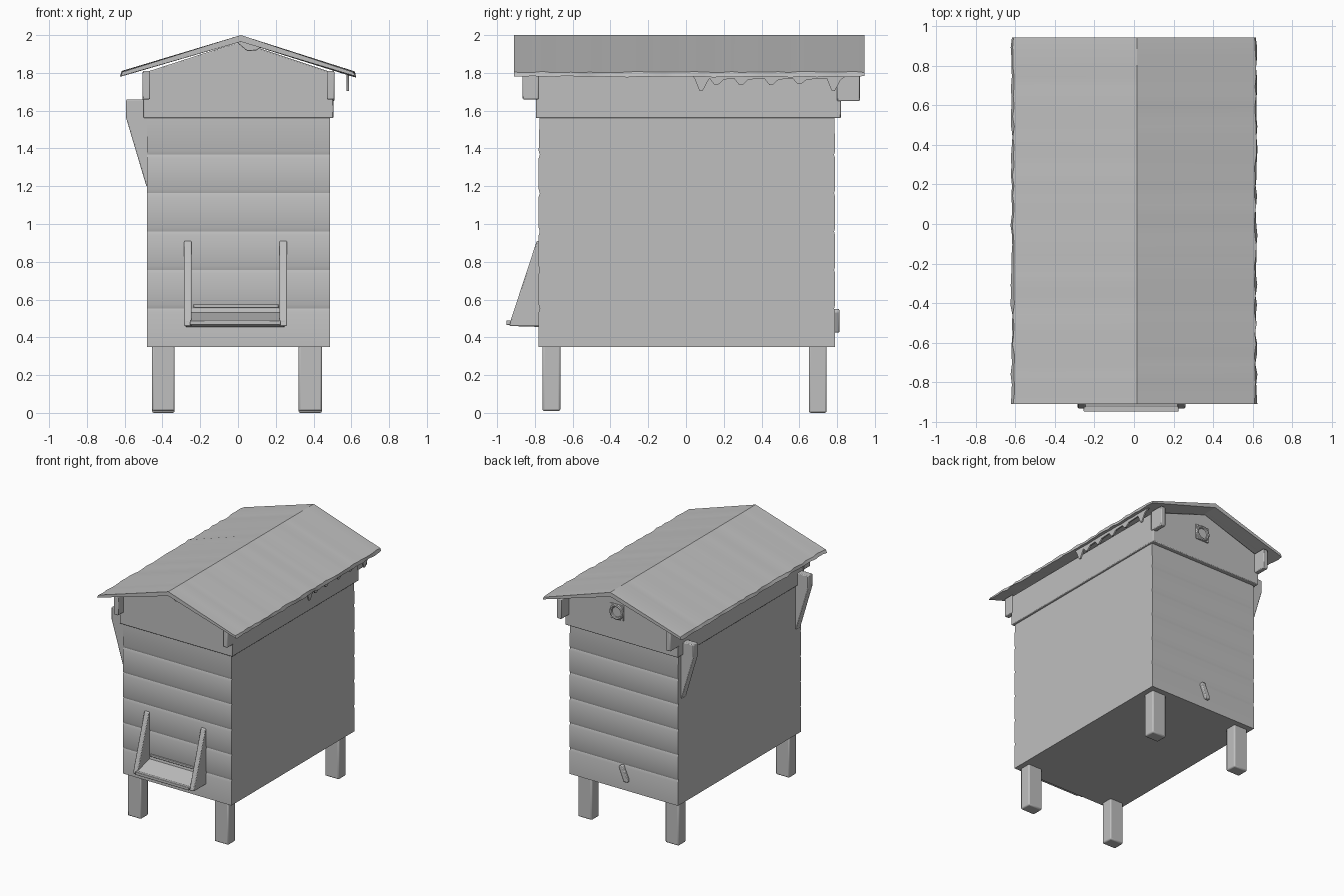
import bpy, bmesh, random
from mathutils import Vector

random.seed(4)
cube = bpy.data.objects.get("Cube")
if cube:
    bpy.data.objects.remove(cube, do_unlink=True)

grey = bpy.data.materials.new("weathered grey")
grey.use_nodes = True
grey.diffuse_color = (0.52, 0.52, 0.52, 1)
grey.node_tree.nodes["Principled BSDF"].inputs["Base Color"].default_value = grey.diffuse_color


def finish(obj, bevel=0.0):
    obj.data.materials.append(grey)
    if bevel:
        mod = obj.modifiers.new("soft edges", "BEVEL")
        mod.width, mod.segments, mod.limit_method = bevel, 2, "ANGLE"
    bpy.ops.object.select_all(action="DESELECT")
    obj.select_set(True)
    bpy.context.view_layer.objects.active = obj
    bpy.ops.object.shade_smooth_by_angle()
    return obj


def prism(name, profile, axis, start, end, bevel=0.006):
    """Extrude a profile along x (points are y, z) or along y (points are x, z)."""
    def place(p, d):
        return (d, p[0], p[1]) if axis == "x" else (p[0], d, p[1])
    bm = bmesh.new()
    face = bm.faces.new([bm.verts.new(place(p, start)) for p in profile])
    out = bmesh.ops.extrude_face_region(bm, geom=[face])
    shift = Vector(place((0, 0), end - start))
    bmesh.ops.translate(bm, verts=[v for v in out["geom"] if isinstance(v, bmesh.types.BMVert)], vec=shift)
    bmesh.ops.recalc_face_normals(bm, faces=bm.faces)
    mesh = bpy.data.meshes.new(name)
    bm.to_mesh(mesh)
    bm.free()
    obj = bpy.data.objects.new(name, mesh)
    bpy.context.collection.objects.link(obj)
    return finish(obj, bevel)


def box(name, x, y, z, bevel=0.006):
    return prism(name, [(x[0], z[0]), (x[1], z[0]), (x[1], z[1]), (x[0], z[1])], "y", y[0], y[1], bevel)


# Body with shallow seams between the boards of the front and back walls
bottom, seam_top, boards = 0.35, 1.57, 6
step = (seam_top - bottom) / boards
front, back = [(-0.78, bottom)], [(0.79, bottom)]
for i in range(1, boards):
    z = bottom + i * step
    for dz, depth in ((-0.02, 0), (0, 0.006), (0.02, 0)):
        front.append((-0.78 + depth, z + dz))
        back.append((0.79 - depth, z + dz))
front.append((-0.775, seam_top))
back.append((0.785, seam_top))
prism("body", front + back[::-1], "x", -0.482, 0.487, 0)

# Gabled upper box
prism("gable_box", [(-0.5, 1.56), (0.505, 1.56), (0.505, 1.8), (0.01, 1.965), (-0.5, 1.8)],
      "y", -0.795, 0.82)

# Roof sheet with slightly uneven edges
roof = prism("roof", [(-0.62, 1.785), (-0.61, 1.808), (0.015, 2.0), (0.615, 1.805),
                      (0.62, 1.78), (0.015, 1.965)], "y", -0.91, 0.945, 0)
bm = bmesh.new()
bm.from_mesh(roof.data)
long_edges = [e for e in bm.edges if abs(e.verts[0].co.y - e.verts[1].co.y) > 1]
bmesh.ops.subdivide_edges(bm, edges=long_edges, cuts=36, use_grid_fill=True)
for v in bm.verts:
    if abs(v.co.x) > 0.5:
        v.co.x += random.uniform(-0.006, 0.005)
        v.co.z += random.uniform(-0.004, 0.003)
bm.to_mesh(roof.data)
bm.free()

# Beam ends under the eaves and ridge
for side, x in (("right", (-0.505, -0.465)), ("left", (0.47, 0.51))):
    box("front_eave_beam_" + side, x, (-0.865, -0.78), (1.66, 1.81))
    box("back_eave_beam_" + side, x, (0.8, 0.92), (1.65, 1.81))
prism("ridge_beam_end", [(-0.01, 1.965), (0.05, 1.915), (0.1, 1.92), (0.12, 1.935), (0.03, 1.965)],
      "y", -0.87, -0.78, 0.003)

# Torn sheet hanging below the left eave
ragged = [(0.03, 1.79)]
for y, drop in ((0.08, 0.08), (0.16, 0.05), (0.29, 0.05), (0.45, 0.05), (0.6, 0.045), (0.78, 0.08)):
    ragged += [(y - 0.035, 1.77), (y - 0.008, 1.785 - drop), (y + 0.008, 1.785 - drop), (y + 0.04, 1.765)]
prism("torn_eave_sheet", ragged + [(0.86, 1.79)], "x", 0.575, 0.587, 0)

# Legs
for side, x in (("right", (-0.455, -0.335)), ("left", (0.32, 0.445))):
    box("front_leg_" + side, x, (-0.76, -0.665), (0.01, 0.37), 0.01)
    box("back_leg_" + side, x, (0.65, 0.745), (0.0, 0.37), 0.01)

# Landing board, its lip and sloping cheeks
prism("landing_board", [(-0.93, 0.46), (-0.77, 0.455), (-0.77, 0.535), (-0.93, 0.49)], "x", -0.28, 0.25)
box("landing_lip", (-0.255, 0.225), (-0.95, -0.92), (0.465, 0.49), 0.004)
for side, x in (("right", (-0.285, -0.245)), ("left", (0.22, 0.26))):
    prism("landing_cheek_" + side, [(-0.935, 0.46), (-0.77, 0.46), (-0.77, 0.91), (-0.79, 0.91), (-0.925, 0.5)],
          "x", x[0], x[1])
box("entrance_strip", (-0.235, 0.215), (-0.788, -0.77), (0.555, 0.575), 0.004)

# Carrying brackets on the right wall
for end, y in (("front", -0.74), ("back", 0.72)):
    prism("bracket_" + end, [(-0.47, 1.2), (-0.47, 1.66), (-0.592, 1.66), (-0.592, 1.56), (-0.485, 1.2)],
          "y", y - 0.03, y + 0.03)

# Back vent: plate and ring
box("vent_plate", (-0.02, 0.1), (0.81, 0.828), (1.73, 1.85), 0.004)
bpy.ops.mesh.primitive_torus_add(location=(0.04, 0.828, 1.79), rotation=(1.5708, 0, 0), major_radius=0.05,
                                 minor_radius=0.012, major_segments=24, minor_segments=8)
ring = bpy.context.object
ring.name = "vent_ring"
finish(ring)

# Tilted latch on the back wall
prism("back_latch", [(-0.045, 0.425), (-0.01, 0.425), (0.035, 0.535), (0.025, 0.55), (0.0, 0.55), (-0.045, 0.45)],
      "y", 0.78, 0.812)
